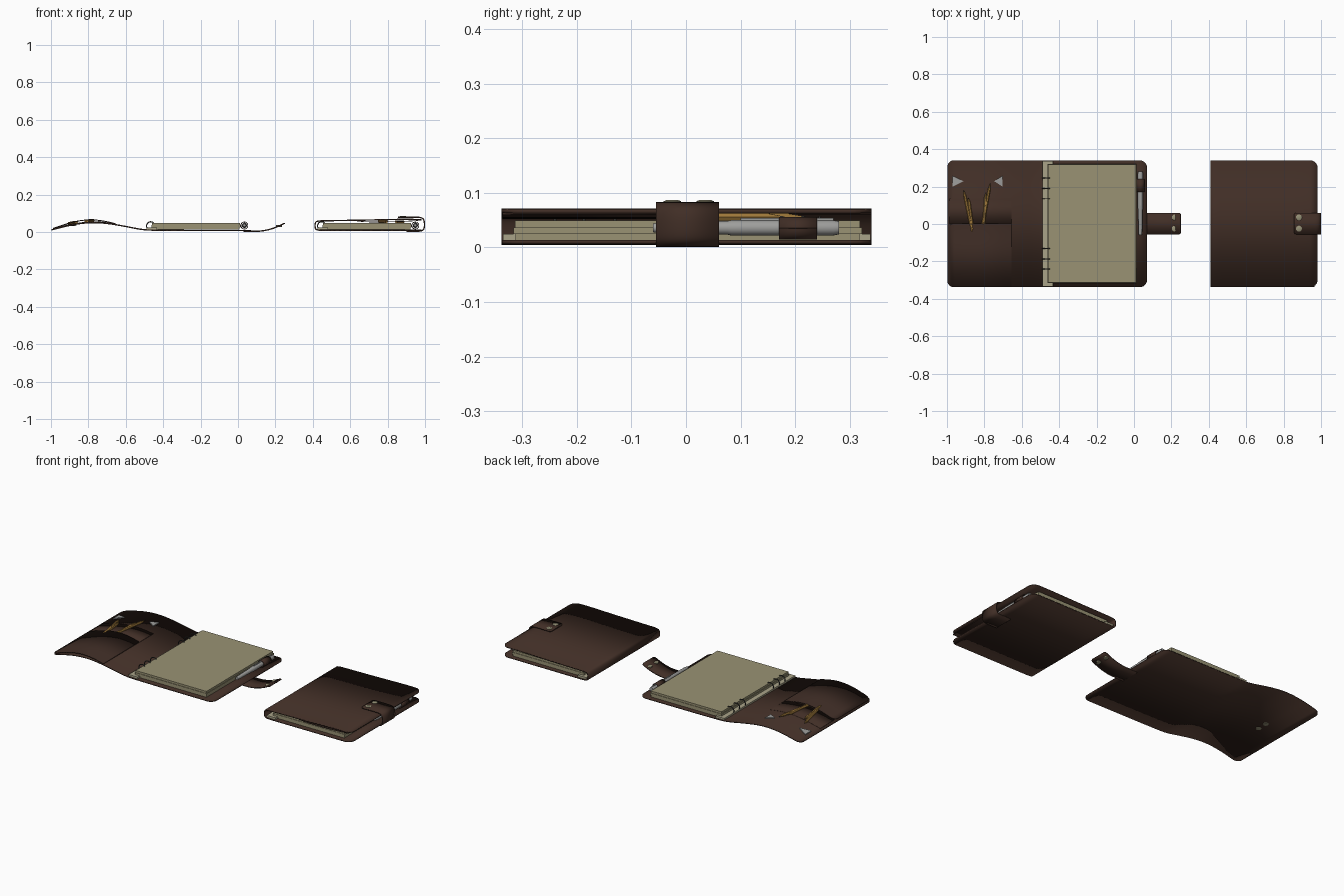
import bpy, math
from mathutils import Vector

cube = bpy.data.objects.get("Cube")
if cube:
    bpy.data.objects.remove(cube, do_unlink=True)


def material(name, *rgb):
    m = bpy.data.materials.new(name)
    m.use_nodes = True
    m.diffuse_color = (*rgb, 1)
    bsdf = next(n for n in m.node_tree.nodes if n.type == "BSDF_PRINCIPLED")
    bsdf.inputs["Base Color"].default_value = (*rgb, 1)
    return m


LEATHER = material("brown leather", 0.052, 0.027, 0.019)
POCKET = material("dark leather", 0.042, 0.022, 0.016)
PAPER = material("cream paper", 0.32, 0.29, 0.175)
PALE = material("pale paper", 0.4, 0.37, 0.25)
STEEL = material("grey steel", 0.34, 0.34, 0.33)
RING = material("dark metal", 0.05, 0.05, 0.045)
BRASS = material("dull brass", 0.3, 0.28, 0.18)
WOOD = material("yellow wood", 0.33, 0.18, 0.04)
parts = []


def add(name, verts, faces, mat):
    mesh = bpy.data.meshes.new(name)
    mesh.from_pydata(verts, [], faces)
    mesh.materials.append(mat)
    obj = bpy.data.objects.new(name, mesh)
    bpy.context.collection.objects.link(obj)
    parts.append(obj)
    return obj


def smooth_path(points):
    """Corner cutting keeps the ends and rounds the bends."""
    pts = [Vector(p) for p in points]
    for _ in range(3):
        cut = [pts[0]]
        for a, b in zip(pts, pts[1:]):
            cut += [a.lerp(b, 0.25), a.lerp(b, 0.75)]
        pts = cut + [pts[-1]]
    return pts


def sheet(name, points, y0, y1, mat, thick=0.007, r0=0, r1=0):
    """Leather strip along an x-z path, with rounded corners at either end."""
    pts = smooth_path(points)
    dist = [0]
    for a, b in zip(pts, pts[1:]):
        dist.append(dist[-1] + (b - a).length)
    total = dist[-1]
    stops = set(dist)
    for k in range(7):
        d = 1 - math.cos(k * math.pi / 12)
        stops |= {r0 * d, total - r1 * d}
    verts = []
    last = -1
    for s in sorted(stops):
        if s - last < 1e-5:
            continue
        last = s
        i = max(j for j in range(len(dist) - 1) if dist[j] <= s)
        span = max(dist[i + 1] - dist[i], 1e-9)
        p = pts[i].lerp(pts[i + 1], (s - dist[i]) / span)
        inset = 0
        for r, d in ((r0, s), (r1, total - s)):
            if d < r:
                inset = r - math.sqrt(max(0, r * r - (r - d) ** 2))
        verts += [(p.x, y0 + inset, p.y), (p.x, y1 - inset, p.y)]
    n = len(verts) // 2
    obj = add(name, verts, [(2*i, 2*i+2, 2*i+3, 2*i+1) for i in range(n - 1)], mat)
    mod = obj.modifiers.new("thickness", "SOLIDIFY")
    mod.thickness = thick
    mod.offset = 0
    return obj


def rod(name, start, end, profile, mat, sides=16):
    """Turned part: profile holds (fraction along the axis, radius)."""
    a, b = Vector(start), Vector(end)
    rot = (b - a).to_track_quat("Z", "Y")
    verts = []
    for t, r in profile:
        for k in range(sides):
            ang = 2 * math.pi * k / sides
            verts.append(a.lerp(b, t) + rot @ Vector((r * math.cos(ang), r * math.sin(ang), 0)))
    faces = [(j*sides + k, j*sides + (k+1) % sides, (j+1)*sides + (k+1) % sides, (j+1)*sides + k)
             for j in range(len(profile) - 1) for k in range(sides)]
    faces += [tuple(reversed(range(sides))), tuple(range(len(verts) - sides, len(verts)))]
    return add(name, verts, faces, mat)


def box(name, x0, x1, y0, y1, z0, z1, mat):
    verts = [(x, y, z) for x in (x0, x1) for y in (y0, y1) for z in (z0, z1)]
    return add(name, verts, [(0, 1, 3, 2), (4, 6, 7, 5), (0, 4, 5, 1),
                             (2, 3, 7, 6), (0, 2, 6, 4), (1, 5, 7, 3)], mat)


def snap(name, x, y, z, height=0.006):
    rod(name, (x, y, z - height), (x, y, z + height),
        [(0, 0.011), (0.15, 0.016), (0.8, 0.016), (1, 0.01)], BRASS)


def pencil(name, start, end):
    rod(name, start, end, [(0, 0.0075), (0.86, 0.0075), (0.97, 0.002)], WOOD, 6)
    a, b = Vector(start), Vector(end)
    rod(name + "_lead", a.lerp(b, 0.965), b, [(0, 0.0023), (1, 0.0005)], RING, 6)


def contents(prefix, left, z):
    """Page block, ring binder and pen, shared by both notebooks."""
    right = left + 0.475
    box(prefix + "binder_strip", left - 0.028, left + 0.03, -0.335, 0.338, z, z + 0.012, PALE)
    step = 0.012
    for k, shift in enumerate((0.004, 0, 0.003)):
        box(f"{prefix}pages_{k + 1}", left + shift, right - shift, -0.316 + shift, 0.322 - shift,
            z + k * step, z + (k + 1) * step, PAPER)
    for k, y in enumerate((-0.24, -0.187, -0.13, 0.135, 0.19, 0.245)):
        bpy.ops.mesh.primitive_torus_add(major_radius=0.022, minor_radius=0.003, major_segments=24,
                                         minor_segments=6, location=(left - 0.005, y, z + 0.02),
                                         rotation=(math.pi / 2, 0, 0))
        ring = bpy.context.object
        ring.name = f"{prefix}ring_{k + 1}"
        ring.data.materials.append(RING)
        parts.append(ring)
    x, pz = right + 0.021, z + 0.023
    rod(prefix + "pen", (x, -0.06, pz), (x, 0.28, pz),
        [(0, 0.008), (0.04, 0.01), (0.4, 0.0125), (0.42, 0.014), (0.97, 0.014), (1, 0.012)], STEEL)
    box(prefix + "pen_clip", x - 0.003, x + 0.003, 0.1, 0.27, pz + 0.013, pz + 0.018, STEEL)
    loop = [(x + 0.019 * math.cos(a), pz - 0.001 + 0.019 * math.sin(a))
            for a in (math.tau * k / 16 for k in range(17))]
    sheet(prefix + "pen_loop", loop, 0.17, 0.24, LEATHER, 0.004)


# Open notebook: cover, strap and block
cover = [(-0.997, 0.012), (-0.93, 0.029), (-0.85, 0.046), (-0.76, 0.052), (-0.68, 0.044),
         (-0.6, 0.03), (-0.52, 0.014), (-0.46, 0.009), (0.07, 0.008)]
sheet("open_cover", cover, -0.338, 0.34, LEATHER, r0=0.035, r1=0.04)
sheet("open_strap", [(0.03, 0.0045), (0.08, 0.004), (0.13, 0.005), (0.19, 0.019), (0.25, 0.047)],
      -0.055, 0.06, LEATHER, r1=0.012)
contents("open_", -0.462, 0.013)


def cover_z(x):
    path = smooth_path(cover)
    for a, b in zip(path, path[1:]):
        if a.x <= x <= b.x:
            return a.y + (b.y - a.y) * (x - a.x) / (b.x - a.x)
    return path[0].y


def over_cover(x0, x1, lift, bulge=0):
    path = []
    for k in range(11):
        x = x0 + (x1 - x0) * k / 10
        path.append((x, cover_z(x) + lift + bulge * math.sin(math.pi * k / 10)))
    return path


# Pockets, corner tabs and pencils on the inside of the open cover
sheet("open_large_pocket", over_cover(-0.988, -0.656, 0.005, 0.011), -0.336, 0.003,
      POCKET, 0.005, r0=0.03)
sheet("open_card_pocket", over_cover(-0.985, -0.656, 0.004), 0.0, 0.135, LEATHER, 0.004)
for side, base, tip in (("outer", -0.97, -0.912), ("inner", -0.703, -0.748)):
    corners = [(base, 0.2), (tip, 0.229), (base, 0.257)]
    verts = [(x, y, cover_z(x) + h) for h in (0.002, 0.009) for x, y in corners]
    add(f"open_{side}_corner_tab", verts,
        [(2, 1, 0), (3, 4, 5), (0, 1, 4, 3), (1, 2, 5, 4), (2, 0, 3, 5)], STEEL)

pencils = (((-0.865, -0.04), (-0.91, 0.18)), ((-0.815, -0.04), (-0.768, 0.22)),
           ((-0.805, -0.04), (-0.792, 0.17)), ((-0.862, -0.03), (-0.885, 0.14)))
for k, ((xa, ya), (xb, yb)) in enumerate(pencils):
    pencil(f"open_pencil_{k + 1}", (xa, ya, cover_z(xa) + 0.011), (xb, yb, cover_z(xb) + 0.013))
    # The same pencils lie folded over in the closed notebook
    if k < 2:
        pencil(f"closed_pencil_{k + 1}", (-0.02 - xa, ya, 0.056), (-0.02 - xb, yb, 0.056))

for k, y in enumerate((-0.025, 0.035)):
    snap(f"open_strap_snap_{k + 1}", 0.218, y, 0.032)
    snap(f"open_cover_snap_{k + 1}", -0.88, y, cover_z(-0.88) - 0.002, 0.004)
    snap(f"closed_strap_snap_{k + 1}", 0.882, y, 0.081)

# Closed notebook: folded cover, wrapped strap, inner pocket and block
sheet("closed_cover", [(0.982, 0.010), (0.5, 0.009), (0.43, 0.009), (0.412, 0.016), (0.412, 0.053),
                       (0.43, 0.06), (0.5, 0.061), (0.7, 0.064), (0.9, 0.069), (0.982, 0.066)],
      -0.338, 0.34, LEATHER, r0=0.04, r1=0.04)
sheet("closed_strap", [(0.9, 0.0045), (0.955, 0.004), (0.985, 0.006), (0.997, 0.02), (0.997, 0.06),
                       (0.985, 0.077), (0.95, 0.08), (0.855, 0.079)],
      -0.055, 0.06, LEATHER, r1=0.012)
sheet("closed_large_pocket", [(0.636, 0.059), (0.7, 0.053), (0.88, 0.056), (0.965, 0.062)],
      -0.336, 0.003, POCKET, 0.004)
contents("closed_", 0.452, 0.013)

# Smooth curved surfaces while keeping the edges crisp
bpy.ops.object.select_all(action="DESELECT")
for obj in parts:
    obj.select_set(True)
bpy.context.view_layer.objects.active = parts[0]
bpy.ops.object.shade_smooth_by_angle(angle=math.radians(35))
